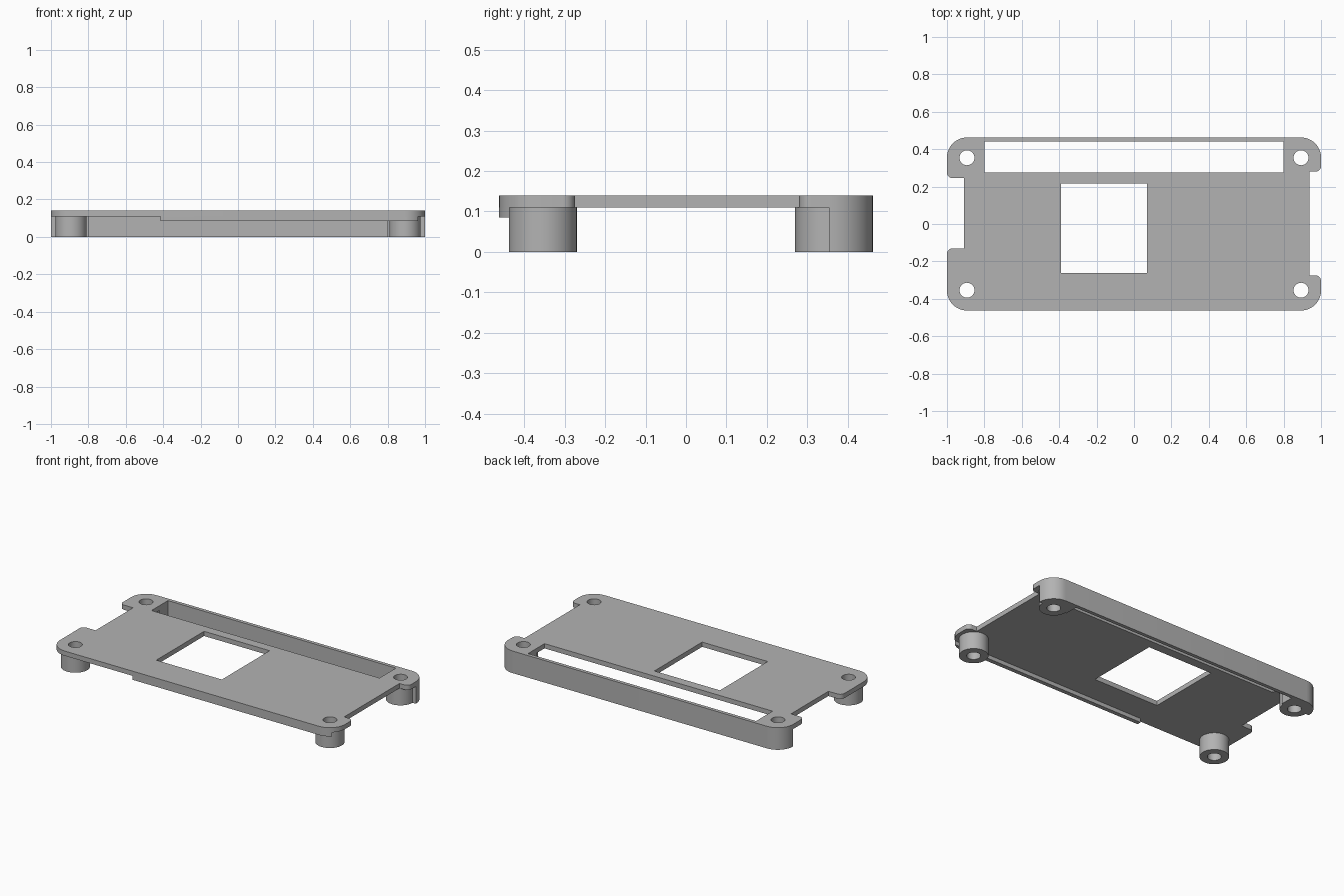
import bpy, bmesh, math
from mathutils import Vector

cube = bpy.data.objects.get("Cube")
if cube:
    bpy.data.objects.remove(cube, do_unlink=True)

grey = bpy.data.materials.new("plain grey")
grey.use_nodes = True
grey.diffuse_color = (0.45, 0.45, 0.45, 1)
grey.node_tree.nodes["Principled BSDF"].inputs["Base Color"].default_value = grey.diffuse_color

EDGE_Y = 0.4625              # half depth of the plate
HOLE_X, HOLE_Y = 0.893, 0.354
HOLE_R, POST_R = 0.04, 0.084
CORNER, SMALL = 0.107, 0.03  # fillet radii
TOP, UNDER = 0.14, 0.11


def arc(cx, cy, r, start, end, n=16):
    angles = [math.radians(start + (end - start) * i / n) for i in range(n + 1)]
    return [(cx + r * math.cos(a), cy + r * math.sin(a)) for a in angles]


def circle(cx, cy, r):
    return arc(cx, cy, r, 0, 360, 40)[:-1]


def rect(x0, x1, y0, y1):
    return [(x0, y0), (x1, y0), (x1, y1), (x0, y1)]


def rounded(corners, n=10):
    """Outline of right-angled corners (x, y, fillet radius)."""
    points = []
    for i, (x, y, r) in enumerate(corners):
        p = Vector((x, y))
        if r == 0:
            points.append((x, y))
            continue
        u = (Vector(corners[i - 1][:2]) - p).normalized()
        v = (Vector(corners[(i + 1) % len(corners)][:2]) - p).normalized()
        centre = p + r * (u + v)
        for k in range(n + 1):
            a = math.pi / 2 * k / n
            points.append(tuple(centre - r * (v * math.cos(a) + u * math.sin(a))))
    return points


def extrude(name, loops, z0, z1):
    """Fill an outline with its holes and raise it from z0 to z1."""
    bm = bmesh.new()
    for loop in loops:
        verts = [bm.verts.new((x, y, z0)) for x, y in loop]
        for i, v in enumerate(verts):
            bm.edges.new((verts[i - 1], v))
    bmesh.ops.triangle_fill(bm, edges=bm.edges[:], use_beauty=True)
    bmesh.ops.dissolve_limit(bm, angle_limit=0.001, verts=[], edges=bm.edges[:])
    raised = bmesh.ops.extrude_face_region(bm, geom=bm.faces[:], use_keep_orig=True)
    top = [g for g in raised["geom"] if isinstance(g, bmesh.types.BMVert)]
    bmesh.ops.translate(bm, verts=top, vec=(0, 0, z1 - z0))
    bmesh.ops.recalc_face_normals(bm, faces=bm.faces[:])
    mesh = bpy.data.meshes.new(name)
    bm.to_mesh(mesh)
    bm.free()
    mesh.materials.append(grey)
    obj = bpy.data.objects.new(name, mesh)
    bpy.context.collection.objects.link(obj)
    bpy.ops.object.select_all(action="DESELECT")
    obj.select_set(True)
    bpy.context.view_layer.objects.active = obj
    bpy.ops.object.shade_smooth_by_angle(angle=math.radians(30))
    return obj


# Top plate with side notches, long slot, window and screw holes
outline = rounded([
    (-1, -EDGE_Y, CORNER), (1, -EDGE_Y, CORNER),
    (1, -0.275, SMALL), (0.937, -0.275, 0), (0.937, 0.28, 0), (1, 0.28, SMALL),
    (1, EDGE_Y, CORNER), (-1, EDGE_Y, CORNER),
    (-1, 0.245, SMALL), (-0.908, 0.245, 0), (-0.908, -0.13, 0), (-1, -0.13, SMALL),
])
holes = [circle(sx * HOLE_X, sy * HOLE_Y, HOLE_R) for sx in (-1, 1) for sy in (-1, 1)]
slot = rect(-0.8, 0.8, 0.275, 0.44)
window = rect(-0.39, 0.07, -0.262, 0.217)
extrude("top_plate", [outline, slot, window] + holes, UNDER, TOP)

# Back wall joined to the two back posts
wall = rounded([(1, HOLE_Y, 0), (1, EDGE_Y, CORNER), (-1, EDGE_Y, CORNER), (-1, HOLE_Y, 0)])
wall += arc(-HOLE_X, HOLE_Y, POST_R, 180, 360)
wall += [(-0.8, HOLE_Y), (-0.8, 0.44), (0.8, 0.44), (0.8, HOLE_Y)]
wall += arc(HOLE_X, HOLE_Y, POST_R, 180, 360)
back_holes = [circle(sx * HOLE_X, HOLE_Y, HOLE_R) for sx in (-1, 1)]
extrude("back_wall_and_posts", [wall] + back_holes, 0, UNDER)

# Round front posts
for side, sx in (("left", 1), ("right", -1)):
    rings = [circle(sx * HOLE_X, -HOLE_Y, r) for r in (POST_R, HOLE_R)]
    extrude("front_post_" + side, rings, 0, UNDER)

# Lip under the front edge, following the rounded corner
lip_y = -0.436
corner_y = CORNER - EDGE_Y
end = math.degrees(math.asin((lip_y - corner_y) / CORNER))
lip = [(-0.415, lip_y), (-0.415, -EDGE_Y)] + arc(1 - CORNER, corner_y, CORNER, -90, end, 8)
extrude("front_lip", [lip], 0.085, UNDER)
